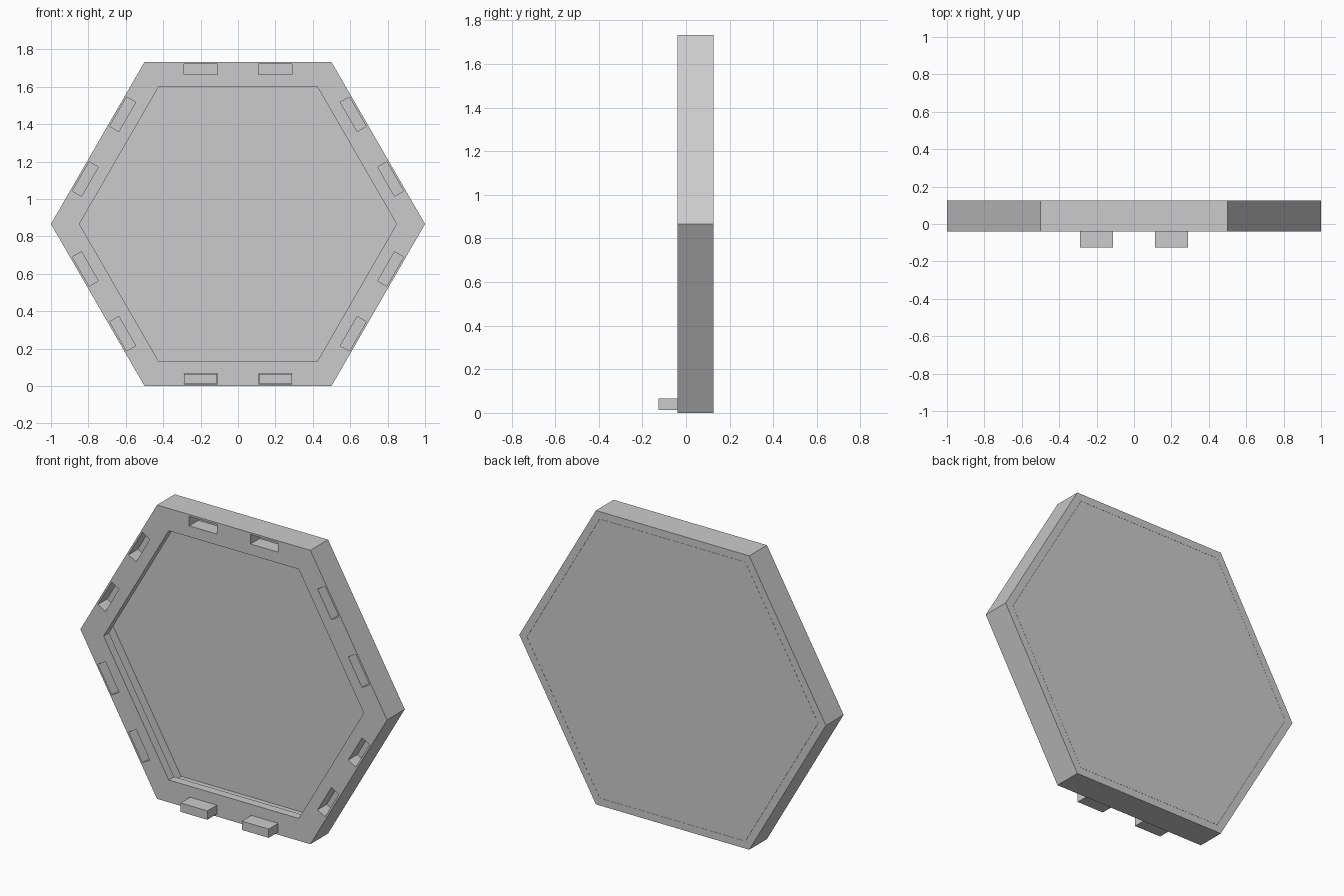
import bpy, bmesh, math
from mathutils import Matrix

cube = bpy.data.objects.get("Cube")
if cube:
    bpy.data.objects.remove(cube, do_unlink=True)

APOTHEM = math.sqrt(3) / 2      # outer radius is 1
FRONT, BACK = -0.04, 0.125      # frame faces
SEAT = 0.11                     # front of the back panel

grey = bpy.data.materials.new("light grey")
grey.use_nodes = True
grey.diffuse_color = (0.6, 0.6, 0.6, 1)
grey.node_tree.nodes["Principled BSDF"].inputs["Base Color"].default_value = (0.6, 0.6, 0.6, 1)


def add_object(name, bm):
    bmesh.ops.recalc_face_normals(bm, faces=bm.faces)
    mesh = bpy.data.meshes.new(name)
    bm.to_mesh(mesh)
    bm.free()
    mesh.materials.append(grey)
    obj = bpy.data.objects.new(name, mesh)
    bpy.context.collection.objects.link(obj)
    return obj


def hex_ring(bm, radius, y):
    return [bm.verts.new((radius * math.cos(k * math.pi / 3), y,
                          APOTHEM + radius * math.sin(k * math.pi / 3))) for k in range(6)]


def bridge(bm, a, b):
    for k in range(6):
        n = (k + 1) % 6
        bm.faces.new((a[k], a[n], b[n], b[k]))


def edge_block(bm, side, along, width, height, y0, y1):
    """Box beside hexagon edge number `side`, shifted along that edge."""
    turn = Matrix.Rotation(-side * math.pi / 3, 4, 'Y')
    place = (Matrix.Translation((0, 0, APOTHEM)) @ turn
             @ Matrix.Translation((along, (y0 + y1) / 2, -0.827))
             @ Matrix.Diagonal((width, y1 - y0, height, 1)))
    bmesh.ops.create_cube(bm, size=1, matrix=place)


# Hexagonal frame: outer wall, panel seat, stepped inner wall and front lip
profile = [(1, FRONT), (1, BACK), (0.95, BACK), (0.95, SEAT),
           (0.897, SEAT), (0.897, 0.01), (0.848, 0.01), (0.848, FRONT)]
bm = bmesh.new()
rings = [hex_ring(bm, r, y) for r, y in profile]
for i, ring in enumerate(rings):
    bridge(bm, ring, rings[(i + 1) % len(rings)])
frame = add_object("hexagon_frame", bm)

# Two sockets in the front of every side
bm = bmesh.new()
for side in range(6):
    for along in (-0.2, 0.2):
        edge_block(bm, side, along, 0.18, 0.056, FRONT - 0.1, 0.045)
cutter = add_object("socket_cutter", bm)
cutter.hide_render = True
cut = frame.modifiers.new("sockets", 'BOOLEAN')
cut.operation = 'DIFFERENCE'
cut.solver = 'EXACT'
cut.object = cutter
bpy.context.view_layer.objects.active = frame
bpy.ops.object.modifier_apply(modifier=cut.name)
bpy.data.objects.remove(cutter, do_unlink=True)

# Back panel seated in the rebate
bm = bmesh.new()
front, back = hex_ring(bm, 0.9492, SEAT), hex_ring(bm, 0.9492, BACK)
bridge(bm, front, back)
bm.faces.new(front)
bm.faces.new(back)
add_object("back_panel", bm)

# Joining tabs plugged into the bottom sockets
for name, along in (("right_tab", -0.2), ("left_tab", 0.2)):
    bm = bmesh.new()
    edge_block(bm, 0, along, 0.175, 0.052, -0.125, 0.045)
    add_object(name, bm)
